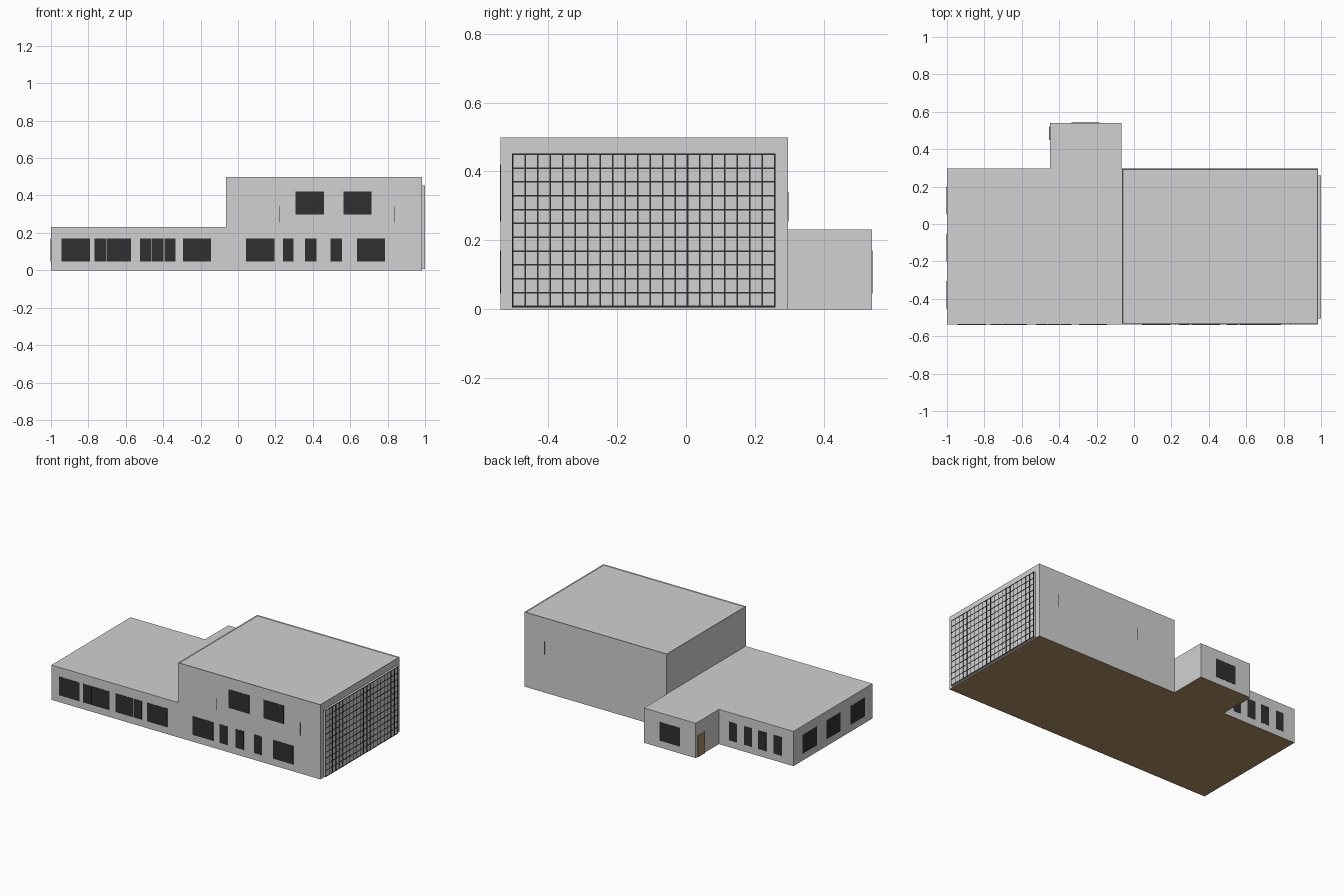
import bpy, bmesh
from mathutils import Vector

if "Cube" in bpy.data.objects:
    bpy.data.objects.remove(bpy.data.objects["Cube"])


def material(name, rgb):
    m = bpy.data.materials.new(name)
    m.diffuse_color = (*rgb, 1)
    m.use_nodes = True
    m.node_tree.nodes["Principled BSDF"].inputs["Base Color"].default_value = m.diffuse_color
    return m


WALL = material("wall_grey", (0.64, 0.64, 0.64))
GLASS = material("dark_glass", (0.03, 0.03, 0.03))
BROWN = material("wood_brown", (0.42, 0.27, 0.13))

FRONT, BACK, REAR = -0.538, 0.296, 0.54     # front wall, back wall, annex back wall
LEFT, RIGHT, STEP = -1.0, 0.985, -0.065     # outer walls and start of the tall hall
T = 0.0015                                  # plate thickness


def finish(name, bm, *mats):
    bmesh.ops.recalc_face_normals(bm, faces=bm.faces)
    me = bpy.data.meshes.new(name)
    bm.to_mesh(me)
    bm.free()
    for m in mats:
        me.materials.append(m)
    ob = bpy.data.objects.new(name, me)
    bpy.context.collection.objects.link(ob)
    return ob


def boxes(name, mat, spans):
    bm = bmesh.new()
    for lo, hi in spans:
        lo, hi = Vector(lo), Vector(hi)
        for v in bmesh.ops.create_cube(bm, size=1)["verts"]:
            v.co = (lo + hi) / 2 + v.co * (hi - lo)
    return finish(name, bm, mat)


def block(name, outline, height, lip=0.0):
    """Extruded floor plan with a brown underside and optional roof lip."""
    bm = bmesh.new()
    base = bm.faces.new([bm.verts.new((x, y, 0)) for x, y in outline])
    ext = bmesh.ops.extrude_face_region(bm, geom=[base], use_keep_orig=True)["geom"]
    top = [g for g in ext if isinstance(g, bmesh.types.BMVert)]
    bmesh.ops.translate(bm, verts=top, vec=(0, 0, height))
    bmesh.ops.recalc_face_normals(bm, faces=bm.faces)
    if lip:
        roof = max(bm.faces, key=lambda f: f.calc_center_median().z)
        bmesh.ops.inset_region(bm, faces=[roof], thickness=lip, depth=0)
        bmesh.ops.translate(bm, verts=roof.verts, vec=(0, 0, -0.004))
    for f in bm.faces:
        f.material_index = int(max(v.co.z for v in f.verts) < 1e-5)
    return finish(name, bm, WALL, BROWN)


# Low wing with rear annex, and tall hall
block("low_wing", [(LEFT, FRONT), (STEP, FRONT), (STEP, BACK), (-0.067, BACK),
                   (-0.067, REAR), (-0.45, REAR), (-0.45, BACK), (LEFT, BACK)], 0.232)
block("tall_hall", [(STEP, FRONT), (RIGHT, FRONT), (RIGHT, BACK), (STEP, BACK)], 0.498, 0.007)

# Windows: spans along each wall
Z0, Z1 = 0.046, 0.17


def wall_y(y, out, spans, z0=Z0, z1=Z1):
    a, b = sorted((y - out * 0.002, y + out * T))
    return [((s, a, z0), (e, b, z1)) for s, e in spans]


boxes("front_lower_windows", GLASS, wall_y(FRONT, -1, [
    (-0.943, -0.792), (-0.767, -0.706), (-0.704, -0.572), (-0.525, -0.465), (-0.463, -0.397),
    (-0.392, -0.333), (-0.295, -0.145), (0.043, 0.195), (0.24, 0.298), (0.358, 0.42),
    (0.495, 0.555), (0.635, 0.785)]))
boxes("front_upper_windows", GLASS,
      wall_y(FRONT, -1, [(0.308, 0.46), (0.565, 0.715)], 0.297, 0.42))
boxes("back_wing_windows", GLASS, wall_y(BACK, 1, [
    (-0.585, -0.525), (-0.695, -0.635), (-0.80, -0.74), (-0.915, -0.855)]))
boxes("annex_back_window", GLASS, wall_y(REAR, 1, [(-0.335, -0.185)]))
boxes("left_windows", GLASS, [((LEFT - T, s, Z0), (LEFT + 0.002, s + 0.15, Z1))
                              for s in (0.05, -0.20, -0.455)])

# Narrow upright slits on the front and back of the hall
slits = [(x - 0.001, x + 0.001) for x in (0.22, 0.836)]
boxes("front_slits", GLASS, wall_y(FRONT, -1, slits, 0.255, 0.34))
boxes("back_slits", GLASS, wall_y(BACK, 1, slits, 0.255, 0.34))

# Annex side door
boxes("door", BROWN, [((-0.455, 0.448, 0.0), (-0.449, 0.522, 0.142))])

# Right facade: raised panel divided by a regular lattice of thin bars
Y0, Y1, G0, G1, W = -0.503, 0.258, 0.008, 0.45, 0.0022
boxes("facade_panel", WALL, [((RIGHT - 0.002, Y0 - W, G0 - W), (0.9985, Y1 + W, G1 + W))])
lattice = []
for i in range(22):
    y = Y0 + (Y1 - Y0) * i / 21
    lattice.append(((0.997, y - W, G0 - W), (1.0, y + W, G1 + W)))
for i in range(12):
    z = G0 + (G1 - G0) * i / 11
    lattice.append(((0.997, Y0 - W, z - W), (0.9997, Y1 + W, z + W)))
boxes("facade_lattice", GLASS, lattice)
